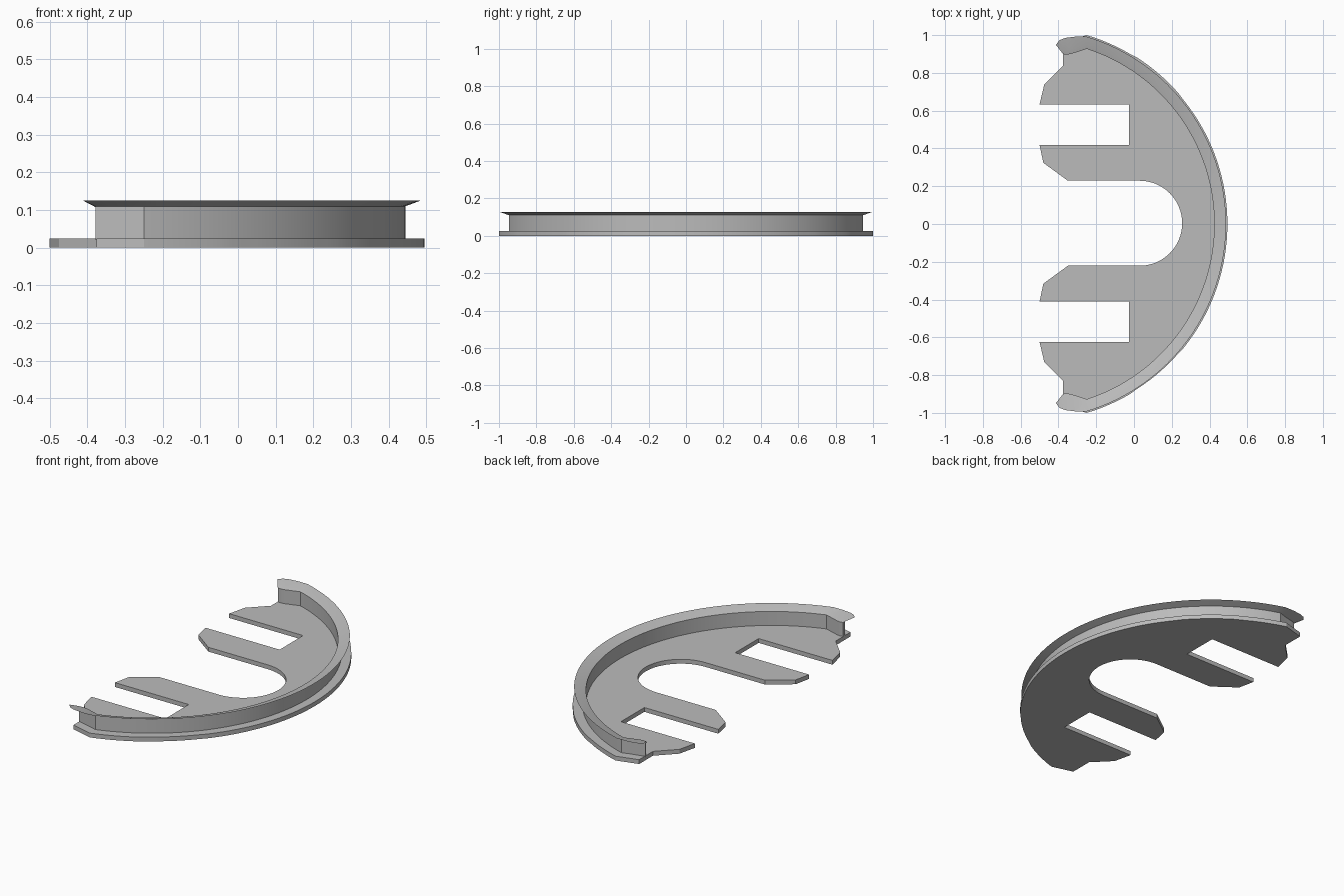
import bpy, bmesh, math
from mathutils import Vector

cube = bpy.data.objects.get("Cube")
if cube:
    bpy.data.objects.remove(cube)

CX = -0.549          # centre of the big arc
PLATE_R, LIP_R, OUT_R, IN_R = 1.0436, 1.036, 0.993, 0.974
PLATE_TOP = 0.025

grey = bpy.data.materials.new("plain grey")
grey.use_nodes = True
grey.diffuse_color = (0.5, 0.5, 0.5, 1)
grey.node_tree.nodes["Principled BSDF"].inputs["Base Color"].default_value = (0.5, 0.5, 0.5, 1)


def finish(bm, name):
    bmesh.ops.recalc_face_normals(bm, faces=bm.faces)
    mesh = bpy.data.meshes.new(name)
    bm.to_mesh(mesh)
    bm.free()
    obj = bpy.data.objects.new(name, mesh)
    bpy.context.collection.objects.link(obj)
    mesh.materials.append(grey)
    bpy.ops.object.select_all(action='DESELECT')
    obj.select_set(True)
    bpy.context.view_layer.objects.active = obj
    bpy.ops.object.shade_smooth_by_angle(angle=math.radians(30))
    return obj


def arc(cx, r, a0, a1, n):
    return [(cx + r * math.cos(a0 + (a1 - a0) * i / n),
             r * math.sin(a0 + (a1 - a0) * i / n)) for i in range(n + 1)]


# Base plate: half outline from the middle of the notch, mirrored to the other side
half = arc(0.03, 0.225, 0, math.pi / 2, 16)
half += [(-0.35, 0.225), (-0.48, 0.32), (-0.5, 0.415), (-0.027, 0.415),
         (-0.027, 0.629), (-0.5, 0.629), (-0.475, 0.735), (-0.376, 0.835),
         (-0.376, 0.965)]
end = math.acos((-0.25 - CX) / PLATE_R)
half += arc(CX, PLATE_R, end, 0, 32)
shift = [(x, y + (0.004 if abs(y) < 0.9 and x < 0.26 else 0)) for x, y in half]
mirror = [(x, -y + (0.004 if abs(y) < 0.9 and x < 0.26 else 0)) for x, y in half[-2:0:-1]]

bm = bmesh.new()
face = bm.faces.new([bm.verts.new((x, y, 0)) for x, y in shift + mirror])
ext = bmesh.ops.extrude_face_region(bm, geom=[face])
top = [v for v in ext["geom"] if isinstance(v, bmesh.types.BMVert)]
bmesh.ops.translate(bm, verts=top, vec=(0, 0, PLATE_TOP))
caps = [f for f in bm.faces if len(f.verts) > 4]
bmesh.ops.triangulate(bm, faces=caps)
finish(bm, "base_plate")

# Curved wall with a flared lip: each station holds inner, outer and lip points
tips = [((-0.375, 0.899), (-0.378, 0.912), (-0.413, 0.948)),
        ((-0.355, 0.897), (-0.360, 0.917), (-0.395, 0.973)),
        ((-0.335, 0.900), (-0.338, 0.923), (-0.365, 0.985)),
        ((-0.300, 0.911), (-0.295, 0.933), (-0.310, 0.992))]
stop = math.acos((-0.25 - CX) / IN_R)
rings = [arc(CX, r, math.acos((-0.25 - CX) / r), -math.acos((-0.25 - CX) / r), 64)
         for r in (IN_R, OUT_R, LIP_R)]
stations = tips + list(zip(*rings))
stations += [tuple((x, -y) for x, y in s) for s in reversed(tips)]

bm = bmesh.new()
sections = []
for inner, outer, lip in stations:
    i, o, l = (Vector(p) for p in (inner, outer, lip))
    profile = [(i, PLATE_TOP - 0.005), (i, 0.106), (i.lerp(l, 0.3), 0.113),
               (l, 0.126), (o, 0.110), (o, PLATE_TOP - 0.005)]
    sections.append([bm.verts.new((p.x, p.y, z)) for p, z in profile])
for a, b in zip(sections, sections[1:]):
    for k in range(len(a)):
        n = (k + 1) % len(a)
        bm.faces.new((a[k], a[n], b[n], b[k]))
for s in (sections[0], sections[-1]):
    bm.faces.new(s)
finish(bm, "rim_wall")
